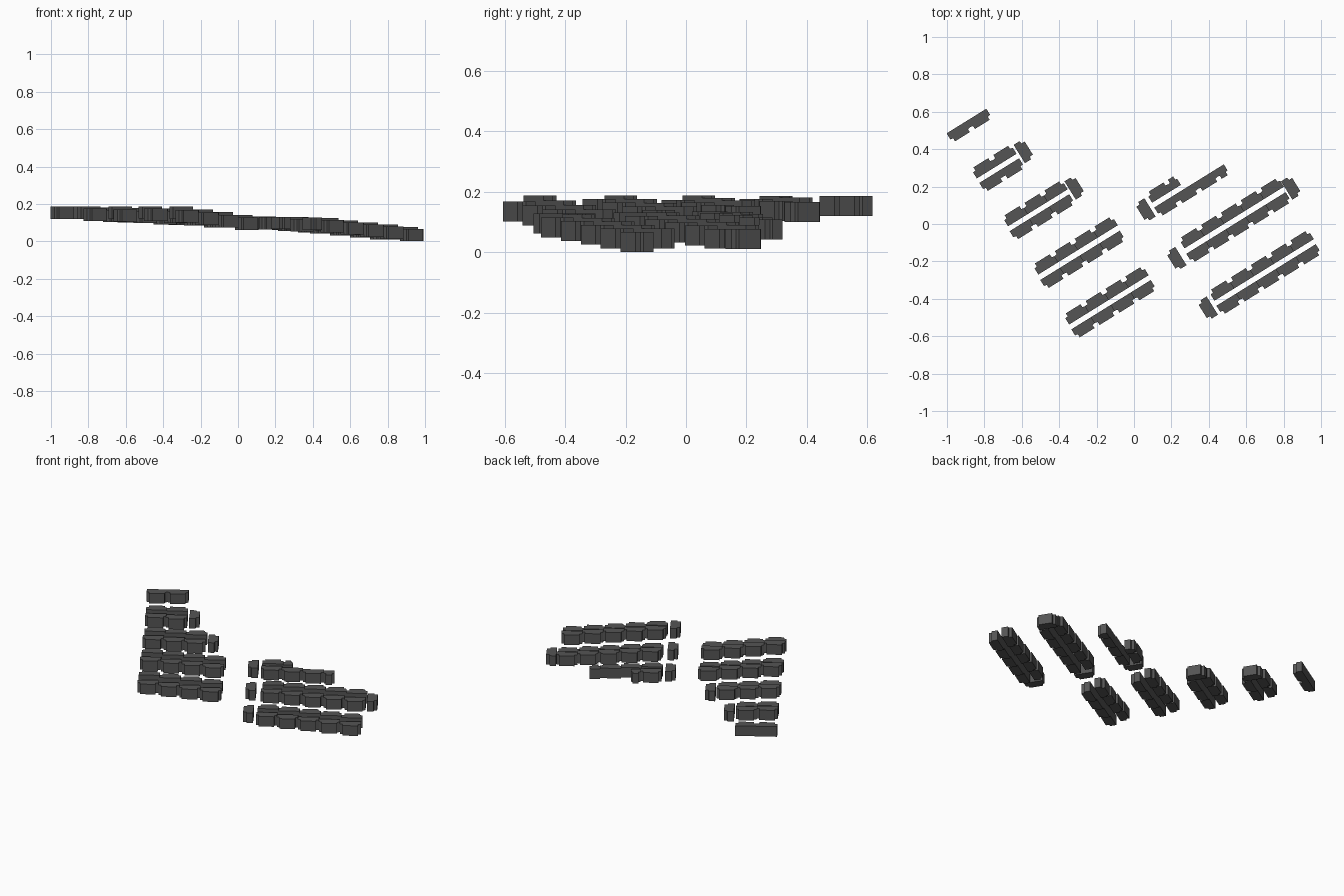
import bpy, bmesh, math
from mathutils import Vector

if "Cube" in bpy.data.objects:
    bpy.data.objects.remove(bpy.data.objects["Cube"])

ANG = math.radians(31.8)
PITCH = 0.125      # length of one house
HEIGHT = 0.066
DEPTH = 0.06

mat = bpy.data.materials.new("dark_grey")
mat.diffuse_color = (0.09, 0.09, 0.09, 1)
mat.use_nodes = True
mat.node_tree.nodes["Principled BSDF"].inputs["Base Color"].default_value = mat.diffuse_color


def add_house(bm, cx, cy, z, length, ang, h=HEIGHT):
    """House prism: flat back wall, narrower bay towards local -y."""
    a, d = length / 2, DEPTH / 2
    i = min(0.016, a * 0.4)
    pts = [(-a, d), (-a, -d + 0.022), (-a + i, -d + 0.019), (-a + i, -d),
           (a - i, -d), (a - i, -d + 0.019), (a, -d + 0.022), (a, d)]
    c, s = math.cos(ang), math.sin(ang)
    pts = [(cx + c * x - s * y, cy + s * x + c * y) for x, y in pts]
    lo = [bm.verts.new((x, y, z)) for x, y in pts]
    hi = [bm.verts.new((x, y, z + h)) for x, y in pts]
    bm.faces.new(lo[::-1])
    bm.faces.new(hi)
    n = len(pts)
    for k in range(n):
        bm.faces.new((lo[k], lo[(k + 1) % n], hi[(k + 1) % n], hi[k]))


def finish(bm, name):
    bmesh.ops.recalc_face_normals(bm, faces=bm.faces)
    me = bpy.data.meshes.new(name)
    bm.to_mesh(me)
    bm.free()
    me.materials.append(mat)
    bpy.context.collection.objects.link(bpy.data.objects.new(name, me))


def terrace(name, cx, cy, units, z0, z1, bay_down):
    """Stepped row of houses centred at cx, cy, going down the slope."""
    bm = bmesh.new()
    ang = ANG if bay_down else ANG + math.pi
    pos = -units * PITCH / 2
    left = units
    while left > 0.01:
        ln = min(1, left) * PITCH
        t = (pos + ln / 2) / (units * PITCH) + 0.5
        m = pos + ln / 2
        add_house(bm, cx + math.cos(ANG) * m, cy + math.sin(ANG) * m,
                  z0 + (z1 - z0) * t, ln, ang)
        pos += ln
        left -= 1
    finish(bm, name)


def end_house(name, cx, cy, z, right):
    """Single house turned across the end of a block."""
    bm = bmesh.new()
    add_house(bm, cx, cy, z, 0.115, ANG + (math.pi / 2 if right else -math.pi / 2))
    finish(bm, name)


# terraces: name, x, y, houses, start z, end z, bay on front side
for row in [
    ("block_1_front", -0.88, 0.525, 2, 0.12, 0.12, True),
    ("block_2_back", -0.75, 0.335, 2, 0.122, 0.112, False),
    ("block_2_front", -0.705, 0.26, 2, 0.112, 0.10, True),
    ("block_3_back", -0.53, 0.112, 3, 0.125, 0.10, False),
    ("block_3_front", -0.49, 0.035, 3, 0.11, 0.085, True),
    ("block_4_back", -0.315, -0.113, 4, 0.128, 0.078, False),
    ("block_4_front", -0.273, -0.193, 4, 0.115, 0.068, True),
    ("block_5_back", -0.15, -0.38, 4, 0.128, 0.068, False),
    ("block_5_front", -0.107, -0.457, 4, 0.108, 0.055, True),
    ("block_6_back", 0.158, 0.187, 1.45, 0.07, 0.058, False),
    ("block_6_front", 0.31, 0.178, 3.5, 0.068, 0.04, True),
    ("block_7_back", 0.52, 0.06, 5, 0.07, 0.018, False),
    ("block_7_front", 0.561, -0.02, 5, 0.058, 0.006, True),
    ("block_8_back", 0.68, -0.22, 5, 0.064, 0.006, False),
    ("block_8_front", 0.722, -0.298, 5, 0.054, -0.005, True),
]:
    terrace(*row)

# houses closing the ends of the blocks
for e in [
    ("block_2_end", -0.588, 0.39, 0.10, True),
    ("block_3_end", -0.316, 0.195, 0.087, True),
    ("block_6_end", 0.06, 0.073, 0.068, False),
    ("block_7_west_end", 0.225, -0.187, 0.065, False),
    ("block_7_east_end", 0.842, 0.195, 0.01, True),
    ("block_8_end", 0.393, -0.452, 0.062, False),
]:
    end_house(*e)
